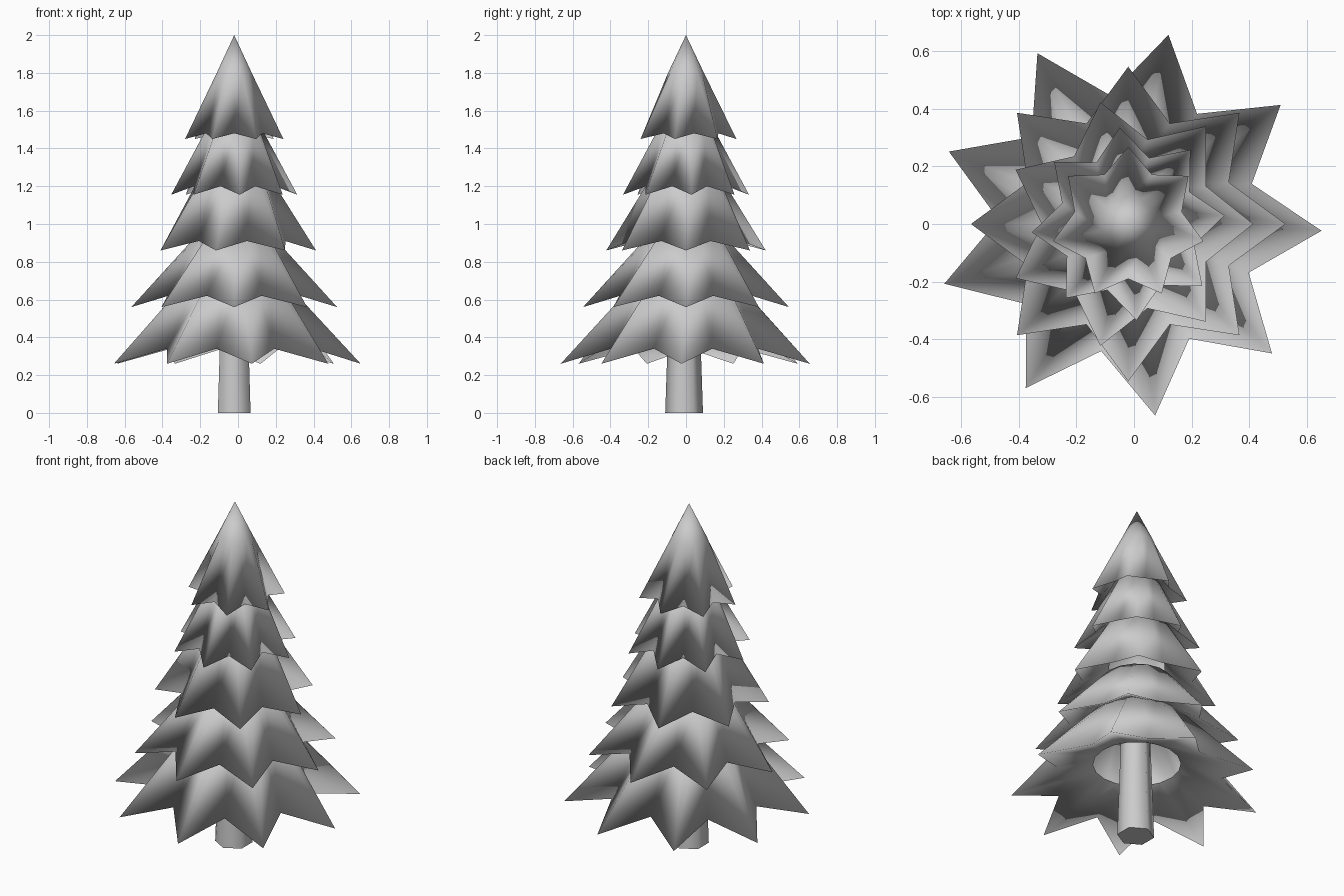
import bpy, bmesh, math

if "Cube" in bpy.data.objects:
    bpy.data.objects.remove(bpy.data.objects["Cube"])

CX = -0.02  # trunk axis sits slightly left of the bounding-box centre


def ring(bm, n, start, z, radii, cy=0.0):
    """Ring of n vertices whose height and radius cycle through z and radii."""
    verts = []
    for i in range(n):
        a = math.radians(start) + 2 * math.pi * i / n
        r = radii[i % len(radii)]
        verts.append(bm.verts.new((CX + r * math.cos(a), cy + r * math.sin(a), z[i % len(z)])))
    return verts


def bridge(bm, a, b):
    n = len(a)
    for i in range(n):
        j = (i + 1) % n
        bm.faces.new((a[i], a[j], b[j], b[i]))


def finish(bm, name, angle=180):
    me = bpy.data.meshes.new(name)
    bm.to_mesh(me)
    bm.free()
    ob = bpy.data.objects.new(name, me)
    bpy.context.collection.objects.link(ob)
    if angle >= 180:
        for p in me.polygons:
            p.use_smooth = True
        return
    bpy.ops.object.select_all(action='DESELECT')
    ob.select_set(True)
    bpy.context.view_layer.objects.active = ob
    bpy.ops.object.shade_smooth_by_angle(angle=math.radians(angle))


def branch_tier(name, points, start, tip_r, valley_r, tip_z, valley_z, top_r, top_z, apex_z=None):
    """Pointed skirt: star rim, round top, underside folded in to a round hole."""
    bm = bmesh.new()
    n = points * 2
    rim = ring(bm, n, start, (tip_z, valley_z), (tip_r, valley_r))
    top = ring(bm, n, start, (top_z,), (top_r,))
    under = ring(bm, n, start, (tip_z + 0.18,), (tip_r * 0.35,))
    bridge(bm, rim, top)
    bridge(bm, under, rim)
    if apex_z:
        apex = bm.verts.new((CX, 0, apex_z))
        for i in range(n):
            bm.faces.new((top[i], top[(i + 1) % n], apex))
    else:
        bm.faces.new(top)
    finish(bm, name)


# Trunk: tapered hexagonal post running up inside the lowest tier
bm = bmesh.new()
base = ring(bm, 6, 90, (0,), (0.1,), -0.01)
head = ring(bm, 6, 90, (0.65,), (0.078,), -0.01)
bridge(bm, base, head)
bm.faces.new(base[::-1])
bm.faces.new(head)
finish(bm, "trunk", 65)

# Branch tiers from bottom to top
branch_tier("branch_tier_1", 9, -2, 0.67, 0.45, 0.26, 0.34, 0.23, 0.735)
branch_tier("branch_tier_2", 8, 0, 0.545, 0.377, 0.56, 0.62, 0.19, 0.95)
branch_tier("branch_tier_3", 7, 0, 0.433, 0.30, 0.86, 0.91, 0.15, 1.31)
branch_tier("branch_tier_4", 8, 5, 0.335, 0.24, 1.155, 1.20, 0.117, 1.56)
branch_tier("branch_tier_5", 7, 90, 0.267, 0.19, 1.45, 1.48, 0.095, 1.80, 2.0)
